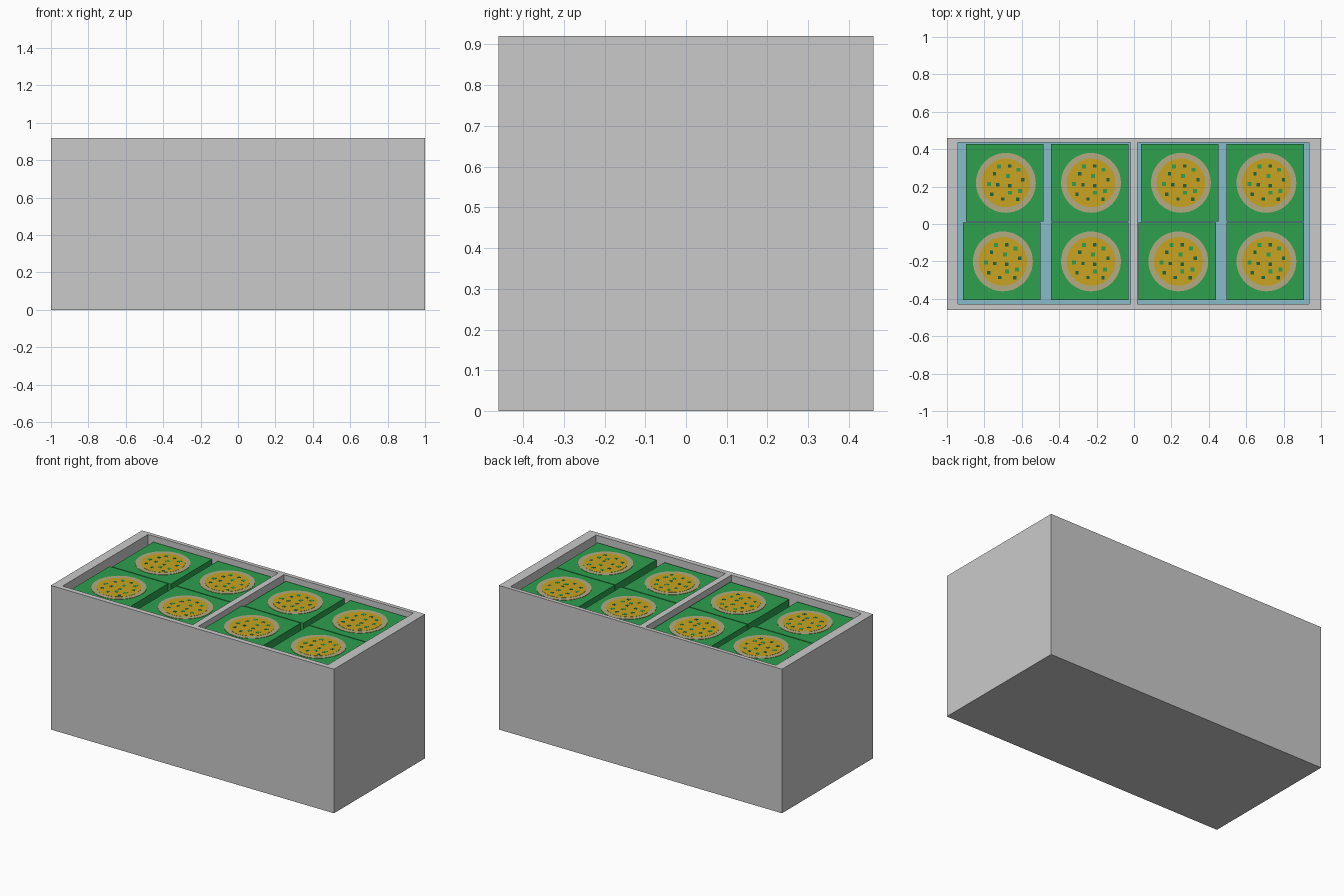
import bpy, bmesh, math
from mathutils import Matrix, Vector

if "Cube" in bpy.data.objects:
    bpy.data.objects.remove(bpy.data.objects["Cube"])


def mat(name, rgb):
    m = bpy.data.materials.new(name)
    m.diffuse_color = (*rgb, 1)
    m.use_nodes = True
    m.node_tree.nodes["Principled BSDF"].inputs["Base Color"].default_value = m.diffuse_color
    return m


GREY = mat("cabinet grey", (0.59, 0.59, 0.59))
BLUE = mat("liner blue", (0.25, 0.50, 0.60))
GREEN = mat("carton green", (0.026, 0.352, 0.076))
DARK = mat("herb dark green", (0.012, 0.13, 0.05))
CREAM = mat("crust cream", (0.45, 0.41, 0.22))
GOLD = mat("cheese gold", (0.58, 0.37, 0.016))

H, FLOOR, TOP = 0.92, 0.826, 0.886


def finish(name, bm, mats):
    bmesh.ops.recalc_face_normals(bm, faces=bm.faces[:])
    me = bpy.data.meshes.new(name)
    bm.to_mesh(me)
    bm.free()
    for m in mats:
        me.materials.append(m)
    ob = bpy.data.objects.new(name, me)
    bpy.context.collection.objects.link(ob)
    return ob


def add_box(bm, centre, size, mi=0):
    r = bmesh.ops.create_cube(bm, size=1, matrix=Matrix.Translation(centre) @ Matrix.Diagonal((*size, 1)))
    for f in {f for v in r["verts"] for f in v.link_faces}:
        f.material_index = mi


# Cabinet: rim grid, outer walls pulled down, two wells pushed in
xs = [-1, -0.94, -0.02, 0.02, 0.935, 1]
ys = [-0.46, -0.428, 0.435, 0.46]
bm = bmesh.new()
g = [[bm.verts.new((x, y, H)) for y in ys] for x in xs]
wells = []
for i in range(5):
    for j in range(3):
        f = bm.faces.new((g[i][j], g[i + 1][j], g[i + 1][j + 1], g[i][j + 1]))
        if j == 1 and i in (1, 3):
            wells.append(f)
rim = [e for e in bm.edges if e.is_boundary]
r = bmesh.ops.extrude_edge_only(bm, edges=rim)
for v in r["geom"]:
    if isinstance(v, bmesh.types.BMVert):
        v.co.z = 0
bmesh.ops.contextual_create(bm, geom=[e for e in bm.edges if e.is_boundary])
for f in wells:
    new = bmesh.ops.extrude_discrete_faces(bm, faces=[f])["faces"][0]
    side_top = list(f.verts) if f.is_valid else None
    for v in new.verts:
        v.co.z = FLOOR
    new.material_index = 1
    # walls of the well join the pushed floor to the rim
    for e in list(new.edges):
        a, b = e.verts
        if e.is_boundary:
            top = [next(v for v in bm.verts if (v.co - Vector((p.co.x, p.co.y, H))).length < 1e-4) for p in (b, a)]
            bm.faces.new((a, b, *top))
bmesh.ops.remove_doubles(bm, verts=bm.verts[:], dist=1e-5)
finish("freezer_cabinet", bm, [GREY, BLUE])

# Herb pieces: offset from the pizza centre, 1 = dark
HERBS = [(-.037, .088, 0), (.021, .09, 1), (.067, .07, 0), (-.061, .048, 1), (.011, .037, 0),
         (.091, .016, 1), (-.091, -.005, 0), (-.043, -.011, 1), (.021, -.016, 1), (.075, -.043, 0),
         (-.075, -.061, 1), (.021, -.053, 0), (-.016, -.086, 1), (.064, -.088, 1)]


def carton(n, x, y):
    bm = bmesh.new()
    add_box(bm, (x, y, (FLOOR + TOP) / 2), (0.414, 0.414, TOP - FLOOR))
    finish(f"carton_{n}", bm, [GREEN])
    # printed pizza: crust ring around a cheese disc
    px = x + 0.006
    bm = bmesh.new()
    for rad, z, mi in ((0.16, TOP + 0.001, 0), (0.13, TOP + 0.002, 1)):
        r = bmesh.ops.create_cone(bm, cap_ends=True, segments=48, radius1=rad, radius2=rad, depth=0.002,
                                  matrix=Matrix.Translation((px, y, z)))
        for f in {f for v in r["verts"] for f in v.link_faces}:
            f.material_index = mi
    finish(f"pizza_{n}", bm, [CREAM, GOLD])
    bm = bmesh.new()
    for dx, dy, dark in HERBS:
        s = 0.018 if dark else 0.021
        add_box(bm, (px + dx, y + dy, TOP + 0.003), (s, s, 0.0014), dark)
    finish(f"herbs_{n}", bm, [GREEN, DARK])


n = 0
for y, row in ((0.22, (-0.691, -0.236, 0.245, 0.702)), (-0.2, (-0.707, -0.236, 0.231, 0.702))):
    for x in row:
        n += 1
        carton(n, x, y)
